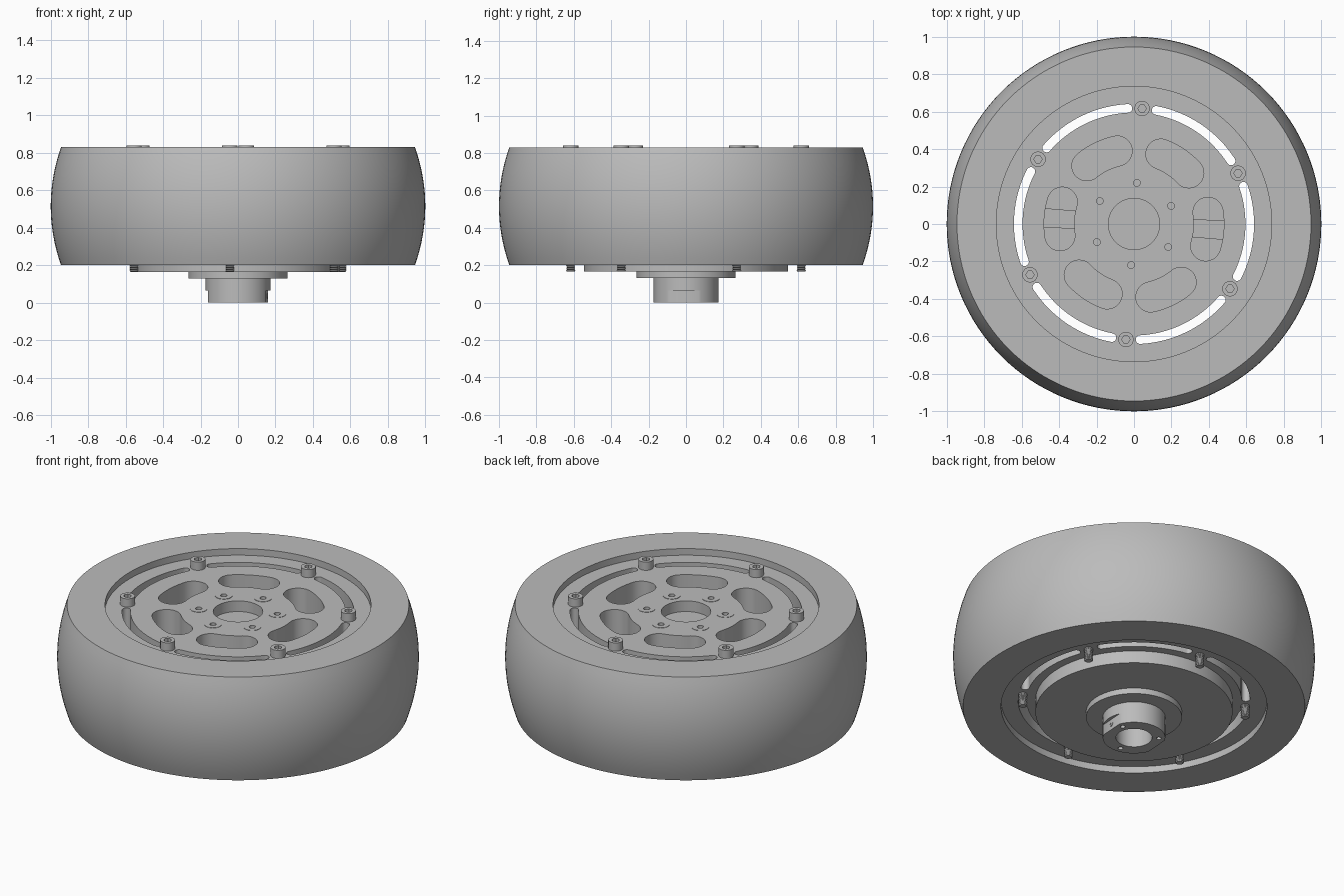
import bpy, bmesh, math
from math import radians, cos, sin, pi

cube = bpy.data.objects.get("Cube")
if cube:
    bpy.data.objects.remove(cube)

grey = bpy.data.materials.new("plain grey")
grey.use_nodes = True
GREY = (0.5, 0.5, 0.5, 1)
grey.diffuse_color = GREY
grey.node_tree.nodes["Principled BSDF"].inputs["Base Color"].default_value = GREY

TILT = -4                                   # the pattern is turned slightly
SIXTHS = [TILT + 60 * k for k in range(6)]
BOLTS = [a + 30 for a in SIXTHS]


def finish(name, mesh):
    mesh.materials.clear()
    mesh.materials.append(grey)
    mesh.polygons.foreach_set("use_smooth", [True] * len(mesh.polygons))
    mesh.set_sharp_from_angle(angle=radians(30))
    obj = bpy.data.objects.new(name, mesh)
    bpy.context.scene.collection.objects.link(obj)
    return obj


def polar(r, deg):
    return r * cos(radians(deg)), r * sin(radians(deg))


def circle(r, at=(0, 0), n=32):
    return [(at[0] + r * cos(2 * pi * i / n), at[1] + r * sin(2 * pi * i / n)) for i in range(n)]


def arc_slot(r, half_width, start, end, n=16):
    """Round-ended slot that follows a circle of radius r."""
    pts = [polar(r + half_width, start + (end - start) * i / n) for i in range(n + 1)]
    cx, cy = polar(r, end)
    for i in range(1, n):
        dx, dy = polar(half_width, end + 180 * i / n)
        pts.append((cx + dx, cy + dy))
    pts += [polar(r - half_width, end + (start - end) * i / n) for i in range(n + 1)]
    cx, cy = polar(r, start)
    for i in range(1, n):
        dx, dy = polar(half_width, start + 180 + 180 * i / n)
        pts.append((cx + dx, cy + dy))
    return pts


def plate(name, z0, z1, outline, holes=()):
    """Flat outline with holes, extruded from z0 to z1."""
    curve = bpy.data.curves.new(name, "CURVE")
    curve.dimensions = "2D"
    curve.fill_mode = "BOTH"
    curve.extrude = (z1 - z0) / 2
    for pts in [outline, *holes]:
        spline = curve.splines.new("POLY")
        spline.points.add(len(pts) - 1)
        for p, (x, y) in zip(spline.points, pts):
            p.co = (x, y, 0, 1)
        spline.use_cyclic_u = True
    temp = bpy.data.objects.new(name + " outline", curve)
    mesh = bpy.data.meshes.new_from_object(temp)
    bpy.data.objects.remove(temp)
    bm = bmesh.new()
    bm.from_mesh(mesh)
    bmesh.ops.remove_doubles(bm, verts=bm.verts, dist=1e-5)
    bmesh.ops.translate(bm, verts=bm.verts, vec=(0, 0, (z0 + z1) / 2))
    bmesh.ops.recalc_face_normals(bm, faces=bm.faces)
    bm.to_mesh(mesh)
    bm.free()
    return finish(name, mesh)


def lathe(name, profile, at=(0, 0), steps=96, closed=False):
    """Spin (radius, z) points about a vertical axis."""
    bm = bmesh.new()
    vs = [bm.verts.new((r, 0, z)) for r, z in profile]
    edges = [bm.edges.new(pair) for pair in zip(vs, vs[1:])]
    if closed:
        edges.append(bm.edges.new((vs[-1], vs[0])))
    bmesh.ops.spin(bm, geom=vs + edges, axis=(0, 0, 1), cent=(0, 0, 0),
                   angle=2 * pi, steps=steps, use_duplicate=False)
    bmesh.ops.remove_doubles(bm, verts=bm.verts, dist=1e-5)
    bmesh.ops.recalc_face_normals(bm, faces=bm.faces)
    bmesh.ops.translate(bm, verts=bm.verts, vec=(*at, 0))
    mesh = bpy.data.meshes.new(name)
    bm.to_mesh(mesh)
    bm.free()
    return finish(name, mesh)


# Tyre with a crowned tread
MID, HALF, CROWN = 0.515, 0.315, 0.055
tread = []
for i in range(17):
    t = i / 8 - 1
    tread.append((1 - CROWN * t * t, MID + HALF * t))
lathe("tyre", tread + [(0.735, MID + HALF), (0.735, MID - HALF)], steps=128, closed=True)

# Wheel core: slotted body under a face plate with the centre recess
slots = [arc_slot(0.618, 0.023, a - 23, a + 23) for a in SIXTHS]
pockets = [arc_slot(0.4, 0.08, a - 13, a + 13) for a in SIXTHS]
small_holes = [circle(0.018, polar(0.22, a), 16) for a in BOLTS]
rim = circle(0.735, n=128)
plate("core_body", 0.24, 0.725, rim, slots + pockets)
plate("core_face", 0.725, 0.79, rim, slots + pockets + small_holes + [circle(0.137, n=64)])

# Webs seen inside the two side pockets
for side, a in (("right", TILT), ("left", TILT + 180)):
    outline = [polar(0.31, a - 9), polar(0.49, a - 6), polar(0.49, a + 6), polar(0.31, a + 9)]
    plate("pocket_web_" + side, 0.5, 0.66, outline)

# Flush screws round the centre
for k, a in enumerate(BOLTS):
    spot = polar(0.22, a)
    plate(f"flush_screw_{k}", 0.789, 0.792, circle(0.048, spot), [circle(0.018, spot, 16)])

# Cap screws with hexagonal sockets, and their threaded ends below
thread = [(0, 0.245)]
for i in range(8):
    z = 0.245 - i * 0.01
    thread += [(0.019, z), (0.025, z - 0.005)]
thread += [(0.019, 0.165), (0, 0.165)]
for k, a in enumerate(BOLTS):
    spot = polar(0.618, a)
    plate(f"cap_screw_base_{k}", 0.785, 0.805, circle(0.041, spot))
    plate(f"cap_screw_head_{k}", 0.805, 0.84, circle(0.041, spot), [circle(0.022, spot, 6)])
    lathe(f"screw_thread_{k}", thread, spot, steps=16)

# Hub: stepped plates below the core
plate("hub_plate", 0.165, 0.24, circle(0.545, n=96))
plate("hub_flange", 0.13, 0.165, circle(0.265, n=64))
bore = circle(0.1, n=48)
plate("boss_collar", 0.065, 0.13, circle(0.173, n=64), [bore])

# Boss end with two flats, bore and three screw holes
flat = math.degrees(math.acos(0.155 / 0.173))
ends = []
for start in (TILT + flat, TILT + 180 + flat):
    ends += [polar(0.173, start + (180 - 2 * flat) * i / 24) for i in range(25)]
boss_holes = [circle(0.014, polar(0.137, a), 16) for a in (23, 143, 263)]
plate("boss_end", 0, 0.065, ends, [bore] + boss_holes)

# Set screws on the flats
for side, a in (("right", TILT), ("left", TILT + 180)):
    screw = plate("set_screw_" + side, 0.15, 0.158, circle(0.014, n=16), [circle(0.007, n=6)])
    screw.rotation_euler = (0, pi / 2, radians(a))
    screw.location.z = 0.035
